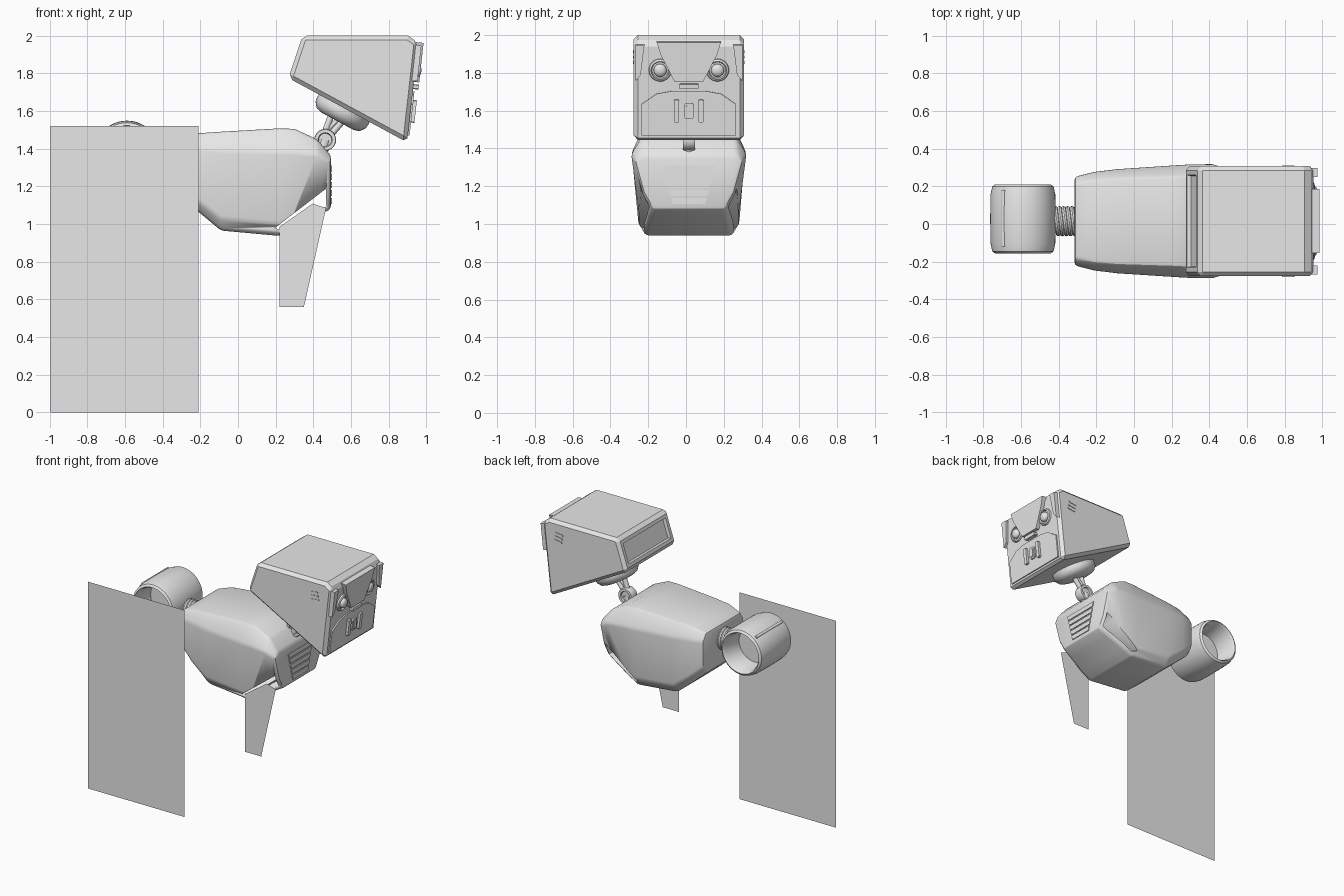
import bpy, bmesh, math
from mathutils import Vector, Matrix

if "Cube" in bpy.data.objects:
    bpy.data.objects.remove(bpy.data.objects["Cube"])

CY = 0.015  # sideways centre of the robot
grey = bpy.data.materials.new("plain grey")
grey.diffuse_color = (0.8, 0.8, 0.8, 1)
grey.use_nodes = True
grey.node_tree.nodes["Principled BSDF"].inputs["Base Color"].default_value = grey.diffuse_color


def make(name, bm, angle=30):
    bmesh.ops.recalc_face_normals(bm, faces=bm.faces)
    me = bpy.data.meshes.new(name)
    bm.to_mesh(me)
    bm.free()
    ob = bpy.data.objects.new(name, me)
    bpy.context.collection.objects.link(ob)
    me.materials.append(grey)
    bpy.ops.object.select_all(action='DESELECT')
    ob.select_set(True)
    bpy.context.view_layer.objects.active = ob
    bpy.ops.object.shade_smooth_by_angle(angle=math.radians(angle))
    return ob


def prism_bm(points, offset, bm=None):
    bm = bm or bmesh.new()
    a = [bm.verts.new(p) for p in points]
    b = [bm.verts.new(Vector(p) + Vector(offset)) for p in points]
    n = len(a)
    bm.faces.new(a)
    bm.faces.new(b[::-1])
    for i in range(n):
        bm.faces.new((a[i], a[(i + 1) % n], b[(i + 1) % n], b[i]))
    return bm


def bevel_sharp(bm, width, segments, angle):
    bmesh.ops.recalc_face_normals(bm, faces=bm.faces)
    edges = [e for e in bm.edges if e.calc_face_angle(0) > math.radians(angle)]
    bmesh.ops.bevel(bm, geom=edges, offset=width, segments=segments,
                    profile=0.5, affect='EDGES', clamp_overlap=True)


def lathe(name, profile, origin, axis, steps=40):
    """Revolve (radius, height) points about an axis."""
    bm = bmesh.new()
    rot = Vector(axis).to_track_quat('Z', 'Y').to_matrix().to_4x4()
    mat = Matrix.Translation(origin) @ rot
    rings = []
    for r, h in profile:
        if r == 0:
            rings.append([bm.verts.new(mat @ Vector((0, 0, h)))] * steps)
        else:
            rings.append([bm.verts.new(mat @ Vector((r * math.cos(t), r * math.sin(t), h)))
                          for t in (2 * math.pi * i / steps for i in range(steps))])
    for a, b in zip(rings, rings[1:]):
        for i in range(steps):
            j = (i + 1) % steps
            bm.faces.new(list(dict.fromkeys((a[i], a[j], b[j], b[i]))))
    return make(name, bm, 40)


def rod(name, p, q, r, steps=16):
    p, q = Vector(p), Vector(q)
    l = (q - p).length
    return lathe(name, [(0, 0), (r, 0), (r, l), (0, l)], p, q - p, steps)


# Body: faceted shell lofted along x
# x, top z, top w, shoulder z, shoulder w, low z, low w, bottom z, bottom w
sections = [
    (-.316, 1.45, .20, 1.40, .235, 1.21, .235, 1.16, .19),
    (-.21, 1.482, .22, 1.40, .262, 1.12, .26, 1.065, .21),
    (-.09, 1.49, .23, 1.39, .277, 1.03, .265, .965, .22),
    (.22, 1.508, .24, 1.38, .298, 1.0, .267, .937, .225),
    (.30, 1.505, .245, 1.38, .303, 1.04, .262, .978, .22),
    (.42, 1.45, .25, 1.37, .305, 1.12, .25, 1.04, .20),
    (.493, 1.365, .255, 1.33, .285, 1.17, .24, 1.08, .19)]
bm = bmesh.new()
rings = []
for x, zt, wt, zs, ws, zl, wl, zb, wb in sections:
    half = [(wt, zt), (ws, zs), (wl, zl), (wb, zb)]
    loop = half + [(-w, z) for w, z in reversed(half)]
    rings.append([bm.verts.new((x, CY + w, z)) for w, z in loop])
for a, b in zip(rings, rings[1:]):
    for i in range(8):
        bm.faces.new((a[i], a[(i + 1) % 8], b[(i + 1) % 8], b[i]))
bm.faces.new(rings[0])
bm.faces.new(rings[-1])
bevel_sharp(bm, .016, 2, 24)
body = make("body", bm, 25)

# Leg opening right through the lower front of the body
opening = [(.195, .978), (.468, 1.188), (.468, 1.093), (.235, .967)]
cutter = make("leg_opening_cutter", prism_bm([(x, -.6, z) for x, z in opening], (0, 1.2, 0)))
cutter.hide_render = True
cutter.hide_viewport = True
mod = body.modifiers.new("opening", 'BOOLEAN')
mod.object = cutter
mod.operation = 'DIFFERENCE'
mod.solver = 'EXACT'

# Chest grille slats, narrowing downwards
for i in range(5):
    z1 = 1.31 - i * .043
    z0 = z1 - .033
    w1, w0 = (.085 + .055 * (z - 1.10) / .21 for z in (z1, z0))
    pts = [(.49, CY - w1, z1), (.49, CY + w1, z1), (.49, CY + w0, z0), (.49, CY - w0, z0)]
    make("grille_slat", prism_bm(pts, (.009, 0, 0)))

# Head: tilted block with chamfers and a recessed back panel
profile = [(.343, 2.0), (.905, 2.0), (.957, 1.962), (.898, 1.434), (.268, 1.775)]
bm = prism_bm([(x, CY - .292, z) for x, z in profile], (0, .584, 0))
bevel_sharp(bm, .022, 1, 45)
back = min(bm.faces, key=lambda f: f.normal.x - f.calc_area())
bmesh.ops.inset_individual(bm, faces=[back], thickness=.035)
bmesh.ops.inset_individual(bm, faces=[back], thickness=.008, depth=-.02)
make("head", bm, 20)

# Face plates
N = Vector((.994, 0, -.105))


def on_face(y, z):
    return Vector((.955 - .11 * (1.957 - z), CY + y, z))


def plate(name, yz, depth):
    pts = [on_face(y, z) - N * .01 for y, z in yz]
    return make(name, prism_bm(pts, N * (depth + .01)))


def rect(y, z, w, h):
    c = min(w, h) * .35
    return [(y - w + c, z - h), (y + w - c, z - h), (y + w, z - h + c), (y + w, z + h - c),
            (y + w - c, z + h), (y - w + c, z + h), (y - w, z + h - c), (y - w, z - h + c)]


plate("brow_plate", [(-.17, 1.965), (.17, 1.965), (.15, 1.90), (.075, 1.755), (-.075, 1.755), (-.15, 1.90)], .03)
plate("jaw_plate", [(-.25, 1.47), (.25, 1.47), (.25, 1.635), (.17, 1.69), (.085, 1.705),
                    (-.085, 1.705), (-.17, 1.69), (-.25, 1.635)], .01)
plate("nose_bar", rect(0, 1.73, .052, .013), .03)
plate("mouth_middle_frame", rect(0, 1.60, .026, .042), .022)
plate("mouth_middle_core", rect(0, 1.60, .015, .03), .028)
for s in (-1, 1):
    plate("mouth_side_bar", rect(s * .065, 1.60, .014, .06), .028)
    plate("temple_plate", [(s * .235, 1.95), (s * .283, 1.95), (s * .283, 1.76), (s * .255, 1.79)], .02)
    # Eyes: ring, recess and domed lens
    lathe("eye", [(.062, -.005), (.058, .012), (.048, .018), (.043, .005), (.034, .005), (.034, .02),
                  (.028, .028), (.014, .034), (0, .035)], on_face(s * .152, 1.815), N, 32)
    # Cheek vents on the head sides
    for k in range(3):
        x, z = .785 + .004 * k, 1.91 - .027 * k
        pts = [(x, CY + s * .289, z - .008), (x + .06, CY + s * .289, z), (x + .06, CY + s * .289, z + .01),
               (x, CY + s * .289, z + .002)]
        make("cheek_vent", prism_bm(pts, (0, s * .007, 0)))

# Neck: rounded disc under the head, struts and hinge
down = Vector((-.476, 0, -.879))
lathe("neck_disc", [(0, -.02), (.15, -.02), (.155, .02), (.15, .045), (.13, .07), (.10, .08), (0, .08)],
      (.565, CY, 1.617), down)
lathe("neck_hinge", [(0, -.022), (.034, -.022), (.038, -.032), (.055, -.032), (.058, -.025), (.058, .025),
                     (.055, .032), (.038, .032), (.034, .022), (0, .022)], (.463, CY, 1.447), (0, 1, 0))
rod("neck_strut_rear", (.455, CY, 1.47), (.50, CY, 1.59), .017)
rod("neck_strut_front", (.49, CY, 1.47), (.575, CY, 1.57), .017)
rod("neck_strut_middle", (.475, CY, 1.50), (.535, CY, 1.56), .012)
rod("neck_base", (.463, CY, 1.447), (.44, CY, 1.35), .03)

# Tail coupling: coiled spring around a core
rod("tail_core", (-.45, CY, 1.34), (-.28, CY, 1.34), .055, 24)
for i in range(6):
    bm = bmesh.new()
    lathe("tail_coil", [(.068 + .013 * math.cos(a), .013 * math.sin(a))
                        for a in (math.pi * k / 4 for k in range(9))],
          (-.41 + i * .022, CY, 1.34), (1, .12, 0), 28)
    bm.free()

# Tail drum, hollow at both ends, with a raised rib
lathe("tail_drum", [(0, -.02), (.125, -.02), (.137, -.165), (.148, -.183), (.163, -.172), (.172, -.13),
                    (.174, 0), (.172, .13), (.163, .172), (.148, .183), (.137, .165), (.125, .02), (0, .02)],
      (-.59, .027, 1.375), (0, 1, 0), 48)
a = math.radians(128)
rod("tail_drum_rib", (-.59 + .168 * math.cos(a), -.12, 1.375 + .168 * math.sin(a)),
    (-.59 + .168 * math.cos(a), .18, 1.375 + .168 * math.sin(a)), .01, 12)


# Flat single-sided panels
def panel(name, y, xz):
    bm = bmesh.new()
    bm.faces.new([bm.verts.new((x, y, z)) for x, z in xz])
    return make(name, bm)


panel("large_side_panel", -.32, [(-.995, 0), (-.21, 0), (-.21, 1.52), (-.995, 1.52)])
panel("small_leg_panel", -.23, [(.22, .56), (.35, .56), (.468, 1.085), (.396, 1.108), (.22, .985)])
